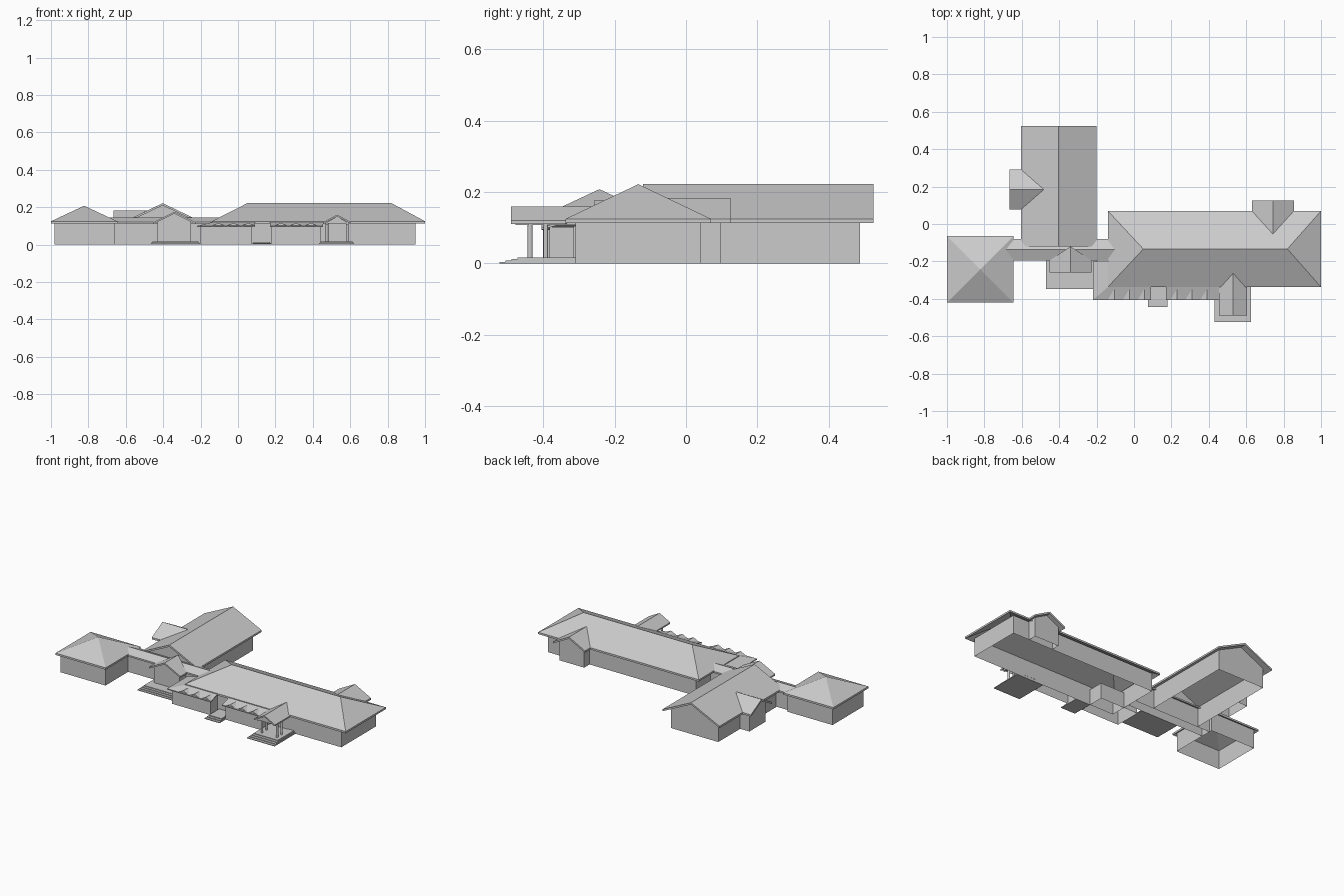
import bpy
import bmesh

if "Cube" in bpy.data.objects:
    bpy.data.objects.remove(bpy.data.objects["Cube"], do_unlink=True)

grey = bpy.data.materials.new("plain grey")
grey.use_nodes = True
grey.diffuse_color = (0.6, 0.6, 0.6, 1)
grey.node_tree.nodes["Principled BSDF"].inputs["Base Color"].default_value = (0.6, 0.6, 0.6, 1)

EAVE, RIDGE, THICK = 0.125, 0.222, 0.012


def surface(name, verts, faces, thick=0.0):
    """Mesh from a few faces, optionally thickened straight down."""
    bm = bmesh.new()
    vs = [bm.verts.new(v) for v in verts]
    for f in faces:
        bm.faces.new([vs[i] for i in f])
    bmesh.ops.remove_doubles(bm, verts=bm.verts[:], dist=1e-5)
    if thick:
        ext = bmesh.ops.extrude_face_region(bm, geom=bm.faces[:], use_keep_orig=True)
        moved = [g for g in ext["geom"] if isinstance(g, bmesh.types.BMVert)]
        bmesh.ops.translate(bm, verts=moved, vec=(0, 0, -thick))
    bmesh.ops.recalc_face_normals(bm, faces=bm.faces[:])
    mesh = bpy.data.meshes.new(name)
    bm.to_mesh(mesh)
    bm.free()
    mesh.materials.append(grey)
    obj = bpy.data.objects.new(name, mesh)
    bpy.context.collection.objects.link(obj)
    return obj


def along(axis, points):
    """Points are (along ridge, across, z); swap for ridges running in y."""
    return [(a, c, z) if axis == "x" else (c, a, z) for a, c, z in points]


def roof(name, axis, a0, a1, c0, c1, z0, z1, in0=0.0, in1=0.0, thick=THICK):
    """Positive ridge insets give hips, zero gives a gable, negative a valley."""
    m = (c0 + c1) / 2
    pts = [(a0, c0, z0), (a1, c0, z0), (a1, c1, z0), (a0, c1, z0),
           (a0 + in0, m, z1), (a1 - in1, m, z1)]
    faces = [(0, 1, 5, 4), (2, 3, 4, 5)]
    if in0 > 0:
        faces.append((3, 0, 4))
    if in1 > 0:
        faces.append((1, 2, 5))
    if in0 > 0 and abs((a1 - in1) - (a0 + in0)) < 1e-5:   # pyramid
        faces = [(0, 1, 4), (1, 2, 4), (2, 3, 4), (3, 0, 4)]
    return surface(name, along(axis, pts), faces, thick)


def walls(name, axis, a0, a1, c0, c1, top, peak=None):
    """Open wall ring, with gable ends when a peak is given."""
    pts = [(a, c, z) for a in (a0, a1) for c, z in ((c0, 0), (c1, 0), (c1, top), (c0, top))]
    faces = [(0, 3, 7, 4), (1, 5, 6, 2)]
    if peak:
        m = (c0 + c1) / 2
        pts += [(a0, m, peak), (a1, m, peak)]
        faces += [(0, 1, 2, 8, 3), (4, 5, 6, 9, 7)]
    else:
        faces += [(0, 1, 2, 3), (4, 5, 6, 7)]
    return surface(name, along(axis, pts), faces)


def box(name, x0, x1, y0, y1, z0, z1):
    pts = [(x, y, z) for z in (z0, z1) for x, y in ((x0, y0), (x1, y0), (x1, y1), (x0, y1))]
    sides = [(i, (i + 1) % 4, (i + 1) % 4 + 4, i + 4) for i in range(4)]
    return surface(name, pts, sides + [(0, 1, 2, 3), (4, 5, 6, 7)])


def steps(name, x0, x1, y0, y1, count, tread, height):
    """Stacked slabs that step back from the front."""
    rise = height / count
    for i in range(count):
        box(f"{name}_{i + 1}", x0 + 0.004 * i, x1 - 0.004 * i, y0 + tread * i, y1, rise * i, rise * (i + 1))


def post(name, x, y, z0, z1, radius):
    bm = bmesh.new()
    bmesh.ops.create_cone(bm, cap_ends=True, segments=12, radius1=radius, radius2=radius, depth=z1 - z0)
    mesh = bpy.data.meshes.new(name)
    bm.to_mesh(mesh)
    bm.free()
    mesh.materials.append(grey)
    obj = bpy.data.objects.new(name, mesh)
    obj.location = (x, y, (z0 + z1) / 2)
    bpy.context.collection.objects.link(obj)


# Main wing with a long hipped roof
walls("main_wing_walls", "x", -0.10, 0.95, -0.31, 0.042, 0.12)
roof("main_wing_roof", "x", -0.14, 1.0, -0.337, 0.07, EAVE, RIDGE, 0.19, 0.18)

# Square pavilion with a pyramid roof
walls("pavilion_walls", "x", -0.98, -0.66, -0.40, -0.085, 0.122)
roof("pavilion_roof", "x", -1.0, -0.645, -0.42, -0.065, EAVE, 0.208, 0.1775, 0.1775)

# Rear gabled wing and its side bay
walls("rear_wing_walls", "y", -0.10, 0.487, -0.57, -0.235, 0.13, 0.212)
roof("rear_wing_roof", "y", -0.12, 0.525, -0.605, -0.20, EAVE, RIDGE)
walls("side_bay_walls", "x", -0.635, -0.57, 0.10, 0.265, 0.128, 0.173)
roof("side_bay_roof", "x", -0.665, -0.605, 0.077, 0.292, EAVE, 0.184, 0, -0.123)

# Gabled bay behind the main wing
walls("back_bay_walls", "y", 0.042, 0.096, 0.655, 0.83, 0.128, 0.173)
roof("back_bay_roof", "y", 0.07, 0.125, 0.63, 0.855, EAVE, 0.184, -0.125, 0)

# Low connector between the buildings
walls("connector_walls", "x", -0.66, -0.10, -0.17, -0.105, 0.12)
roof("connector_roof", "x", -0.645, -0.14, -0.195, -0.08, 0.122, 0.144, -0.045, -0.04, 0.01)

# Gabled entrance on the connector
walls("connector_entrance_walls", "y", -0.235, -0.17, -0.43, -0.25, 0.122, 0.166)
roof("connector_entrance_roof", "y", -0.258, -0.195, -0.452, -0.228, 0.12, 0.176, 0, -0.075, 0.01)
steps("connector_entrance_step", -0.47, -0.20, -0.347, -0.17, 4, 0.016, 0.017)

# Front bays with lean-to roofs and rows of small gablets
walls("left_bay_walls", "x", -0.20, 0.073, -0.383, -0.21, 0.102)
surface("left_bay_roof",
        [(-0.22, -0.405, 0.1), (0.09, -0.405, 0.1), (0.09, -0.33, 0.122),
         (-0.13, -0.33, 0.122), (-0.13, -0.2, 0.122), (-0.22, -0.2, 0.1)],
        [(0, 1, 2, 3), (0, 3, 4, 5)], 0.006)
walls("right_bay_walls", "x", 0.18, 0.445, -0.383, -0.31, 0.102)
surface("right_bay_roof",
        [(0.17, -0.405, 0.1), (0.455, -0.405, 0.1), (0.455, -0.33, 0.122), (0.17, -0.33, 0.122)],
        [(0, 1, 2, 3)], 0.006)
for side, start in (("left", -0.14), ("right", 0.195)):
    for i in range(3):
        x = start + 0.08 * i
        roof(f"{side}_gablet_roof_{i + 1}", "y", -0.405, -0.40, x, x + 0.07, 0.1, 0.117, 0, -0.055, 0.003)
        surface(f"{side}_gablet_front_{i + 1}",
                [(x, -0.4, 0.099), (x + 0.07, -0.4, 0.099), (x + 0.035, -0.4, 0.116)], [(0, 1, 2)])
steps("middle_step", 0.075, 0.18, -0.445, -0.31, 3, 0.016, 0.015)

# Gabled front porch on posts
roof("front_porch_roof", "y", -0.49, -0.337, 0.455, 0.605, 0.12, 0.16, 0, -0.075, 0.009)
surface("front_porch_gable", [(0.465, -0.478, 0.113), (0.595, -0.478, 0.113), (0.53, -0.478, 0.151)], [(0, 1, 2)])
steps("front_porch_step", 0.43, 0.625, -0.523, -0.31, 4, 0.017, 0.017)
for side, x in (("right", 0.476), ("left", 0.584)):
    box(f"{side}_porch_beam", x - 0.006, x + 0.006, -0.478, -0.31, 0.108, 0.121)
    post(f"{side}_front_porch_post", x, -0.437, 0.016, 0.112, 0.007)
    post(f"{side}_rear_porch_post", x, -0.393, 0.016, 0.112, 0.006)
box("front_door", 0.49, 0.57, -0.315, -0.309, 0.016, 0.105)
